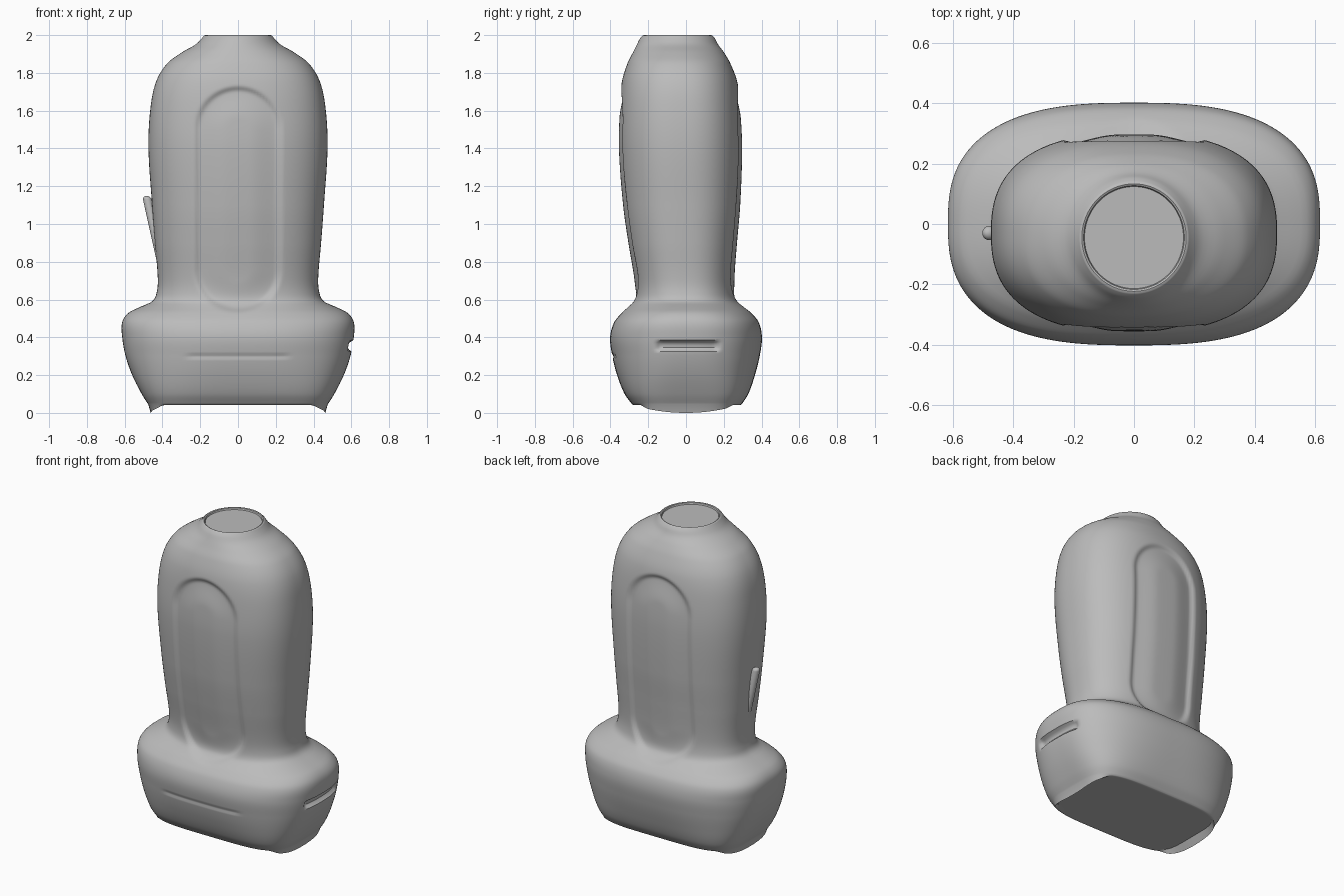
import bpy, bmesh, math

cube = bpy.data.objects.get("Cube")
if cube:
    bpy.data.objects.remove(cube)

grey = bpy.data.materials.new("plain_grey")
grey.use_nodes = True
grey.diffuse_color = (0.5, 0.5, 0.5, 1)
grey.node_tree.nodes["Principled BSDF"].inputs["Base Color"].default_value = (0.5, 0.5, 0.5, 1)

# Profile: height, half width, front y, back y, squareness of the section
PROFILE = [
    (0.045, 0.475, -0.285, 0.295, 4.2), (0.10, 0.51, -0.325, 0.33, 3.7),
    (0.20, 0.56, -0.365, 0.365, 3.1), (0.30, 0.595, -0.39, 0.39, 2.8),
    (0.40, 0.613, -0.402, 0.402, 2.7), (0.48, 0.613, -0.38, 0.385, 2.7),
    (0.53, 0.58, -0.34, 0.345, 2.6), (0.56, 0.52, -0.31, 0.31, 2.5),
    (0.59, 0.455, -0.285, 0.28, 2.5), (0.64, 0.43, -0.275, 0.265, 2.5),
    (0.72, 0.425, -0.28, 0.262, 2.5), (0.90, 0.44, -0.31, 0.275, 2.5),
    (1.10, 0.455, -0.338, 0.292, 2.5), (1.40, 0.474, -0.36, 0.302, 2.5),
    (1.60, 0.465, -0.355, 0.292, 2.5), (1.75, 0.435, -0.34, 0.272, 2.4),
    (1.85, 0.375, -0.31, 0.235, 2.3), (1.91, 0.295, -0.28, 0.2, 2.1),
    (1.95, 0.225, -0.26, 0.17, 2.0), (1.985, 0.19, -0.242, 0.152, 2.0),
    (1.998, 0.18, -0.23, 0.14, 2.0)]
SEGMENTS = 192


def smooth(low, high, v):
    t = min(1, max(0, (v - low) / (high - low)))
    return t * t * (3 - 2 * t)


def slope(i, k):
    a, b = PROFILE[max(i - 1, 0)], PROFILE[min(i + 1, len(PROFILE) - 1)]
    return (b[k] - a[k]) / (b[0] - a[0])


def section(z):
    """Smoothly interpolated profile values at height z."""
    i = max(j for j in range(len(PROFILE) - 1) if PROFILE[j][0] <= z)
    a, b = PROFILE[i], PROFILE[i + 1]
    h = b[0] - a[0]
    t = (z - a[0]) / h
    return [a[k] * (1 + 2 * t) * (1 - t) ** 2 + b[k] * t * t * (3 - 2 * t)
            + h * (slope(i, k) * t * (1 - t) ** 2 - slope(i + 1, k) * t * t * (1 - t))
            for k in range(1, 5)]


def outline(half, front, back, power):
    mid, depth = (front + back) / 2, (back - front) / 2
    for s in range(SEGMENTS):
        a = math.tau * s / SEGMENTS
        c, d = math.cos(a), math.sin(a)
        r = (abs(c) ** power + abs(d) ** power) ** (-1 / power)
        yield half * r * c, mid + depth * r * d, mid


def carve(x, y, z, mid):
    """Press the grip panels, the side slot and the front groove into the skin."""
    side = 1 if y > mid else -1
    # grip panel with rounded ends, deepest along its border
    spine = min(max(z, 0.76), 1.5)
    dist = math.hypot(x, z - spine)
    if abs(y - mid) > 0.15:
        inside = 1 - smooth(0.2, 0.235, dist)
        y -= side * inside * (0.005 + 0.013 * smooth(0.06, 0.2, dist))
    # side slot
    if x > 0.4:
        x -= 0.024 * (1 - smooth(0.012, 0.032, abs(z - 0.355))) * (1 - smooth(0.14, 0.18, abs(y - 0.01)))
    # shallow front groove
    if side < 0:
        y += 0.005 * (1 - smooth(0.004, 0.016, abs(z - 0.3))) * (1 - smooth(0.24, 0.29, abs(x)))
    return x, y, z


def finish(ob):
    ob.data.materials.append(grey)
    bpy.ops.object.select_all(action="DESELECT")
    ob.select_set(True)
    bpy.context.view_layer.objects.active = ob
    bpy.ops.object.shade_smooth_by_angle(angle=math.radians(40))


# Body: floor edge, end lips, skin, neck rim and sunken neck cap
bm = bmesh.new()
rings = [[bm.verts.new((x, y, 0.043)) for x, y, m in outline(0.435, -0.27, 0.28, 5)]]
lip = []
for x, y, m in outline(0.462, -0.28, 0.29, 4.4):
    drop = 0.043 * smooth(0.38, 0.44, abs(x)) * max(0, 1 - (y / 0.29) ** 2)
    lip.append(bm.verts.new((x, y, 0.043 - drop)))
rings.append(lip)
low, high = PROFILE[0][0], PROFILE[-1][0]
heights = [low + 0.001] + [low + 0.01 * i for i in range(1, 196)] + [high - 0.0001]
for z in heights:
    rings.append([bm.verts.new(carve(x, y, z, m)) for x, y, m in outline(*section(z))])
for inset, z in ((0.007, 2.0), (0.013, 1.997), (0.016, 1.988)):
    half, front, back, power = PROFILE[-1][1:]
    rings.append([bm.verts.new((x, y, z)) for x, y, m in
                  outline(half - inset, front + inset, back - inset, power)])
for a, b in zip(rings, rings[1:]):
    for i in range(SEGMENTS):
        j = (i + 1) % SEGMENTS
        bm.faces.new((a[i], a[j], b[j], b[i]))
bm.faces.new(rings[0][::-1])
bm.faces.new(rings[-1])
bmesh.ops.recalc_face_normals(bm, faces=bm.faces)
mesh = bpy.data.meshes.new("body")
bm.to_mesh(mesh)
bm.free()
body = bpy.data.objects.new("body", mesh)
bpy.context.collection.objects.link(body)
finish(body)

# Slim raised rib on the right side
bm = bmesh.new()
bmesh.ops.create_uvsphere(bm, u_segments=24, v_segments=16, radius=0.024)
for v in bm.verts:
    v.co.z += 0.2 if v.co.z > 0 else -0.2
    v.co.x -= 0.05 * v.co.z / 0.45 * 2
mesh = bpy.data.meshes.new("side_rib")
bm.to_mesh(mesh)
bm.free()
rib = bpy.data.objects.new("side_rib", mesh)
bpy.context.collection.objects.link(rib)
rib.location = (-0.434, -0.03, 0.925)
finish(rib)
